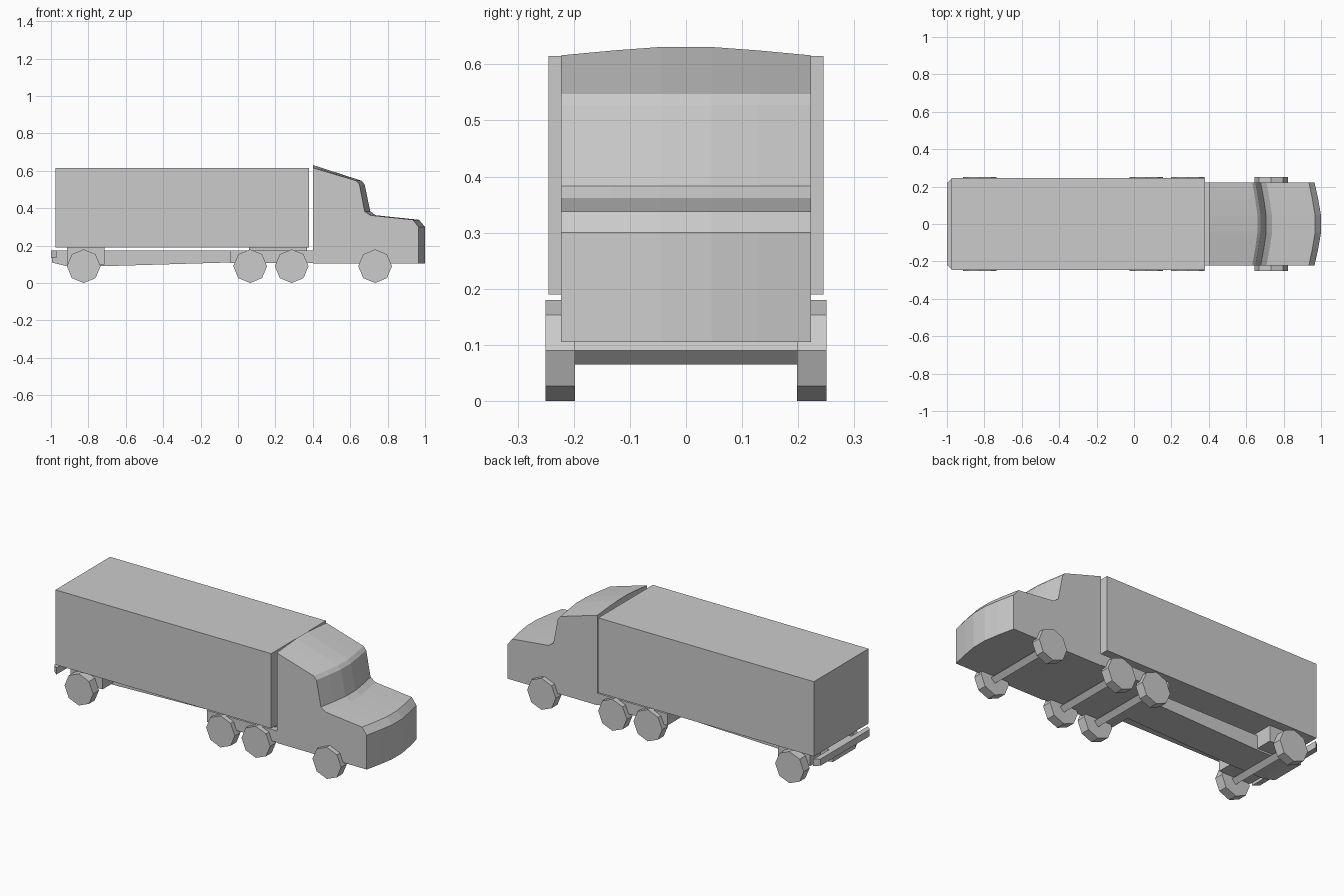
import bpy, bmesh, math

if "Cube" in bpy.data.objects:
    bpy.data.objects.remove(bpy.data.objects["Cube"])


def make_object(name, verts, faces):
    mesh = bpy.data.meshes.new(name)
    bm = bmesh.new()
    vs = [bm.verts.new(v) for v in verts]
    for f in faces:
        bm.faces.new([vs[i] for i in f])
    bmesh.ops.recalc_face_normals(bm, faces=bm.faces)
    bm.to_mesh(mesh)
    bm.free()
    obj = bpy.data.objects.new(name, mesh)
    bpy.context.collection.objects.link(obj)
    return obj


def loft(name, rings):
    """Skin a row of closed rings and cap both ends."""
    n = len(rings[0])
    verts = [v for ring in rings for v in ring]
    faces = [list(range(n)), list(range(len(verts) - n, len(verts)))]
    for k in range(len(rings) - 1):
        for i in range(n):
            j = (i + 1) % n
            faces.append([k * n + i, k * n + j, (k + 1) * n + j, (k + 1) * n + i])
    return make_object(name, verts, faces)


def side_profile(name, points, y0, y1):
    return loft(name, [[(x, y, z) for x, z in points] for y in (y0, y1)])


def box(name, x0, x1, half_y, z0, z1):
    return side_profile(name, [(x0, z0), (x1, z0), (x1, z1), (x0, z1)], -half_y, half_y)


def disc_points(x, z, radius, sides):
    return [(x + radius * math.sin(2 * math.pi * i / sides),
             z - radius * math.cos(2 * math.pi * i / sides)) for i in range(sides)]


# Cab: centre profile as x, z, sideways bow (x) and crown (z)
cab_profile = [
    (0.40, 0.105, 0, 0), (1.0, 0.105, 0.035, 0), (1.0, 0.30, 0.035, 0),
    (0.968, 0.338, 0.033, 0), (0.738, 0.362, 0.03, 0), (0.707, 0.383, 0.03, 0),
    (0.677, 0.528, 0.028, 0), (0.66, 0.547, 0.028, 0), (0.40, 0.631, 0, 0.015),
]
columns = [(-0.223, 1), (-0.13, 0.42), (-0.045, 0), (0.045, 0), (0.13, 0.42), (0.223, 1)]
loft("cab", [[(x - bow * s, y, z - crown * s) for x, z, bow, crown in cab_profile]
             for y, s in columns])

# Tractor chassis and coupling plate
box("tractor_chassis", -0.04, 0.40, 0.223, 0.108, 0.173)
box("coupling_plate", 0.06, 0.37, 0.19, 0.173, 0.19)

# Trailer
box("trailer_box", -0.975, 0.38, 0.245, 0.19, 0.615)
side_profile("trailer_frame", [(-0.995, 0.173), (-0.995, 0.11), (-0.915, 0.09),
                               (-0.715, 0.09), (-0.04, 0.11), (-0.04, 0.173)], -0.1, 0.1)
box("rear_suspension", -0.915, -0.715, 0.195, 0.10, 0.19)

# Rear bumper with chamfered ends
plan = [(-1.0, -0.22), (-1.0, 0.22), (-0.97, 0.245), (-0.97, -0.245)]
loft("rear_bumper", [[(x, y, z) for x, y in plan] for z in (0.135, 0.173)])

# Axles and eight-sided wheels
for i, x in enumerate((-0.825, 0.065, 0.287, 0.733)):
    side_profile(f"axle_{i + 1}", disc_points(x, 0.09, 0.025, 4), -0.2, 0.2)
    for side, s in (("left", 1), ("right", -1)):
        side_profile(f"wheel_{i + 1}_{side}", disc_points(x, 0.09, 0.09, 8), s * 0.198, s * 0.25)
